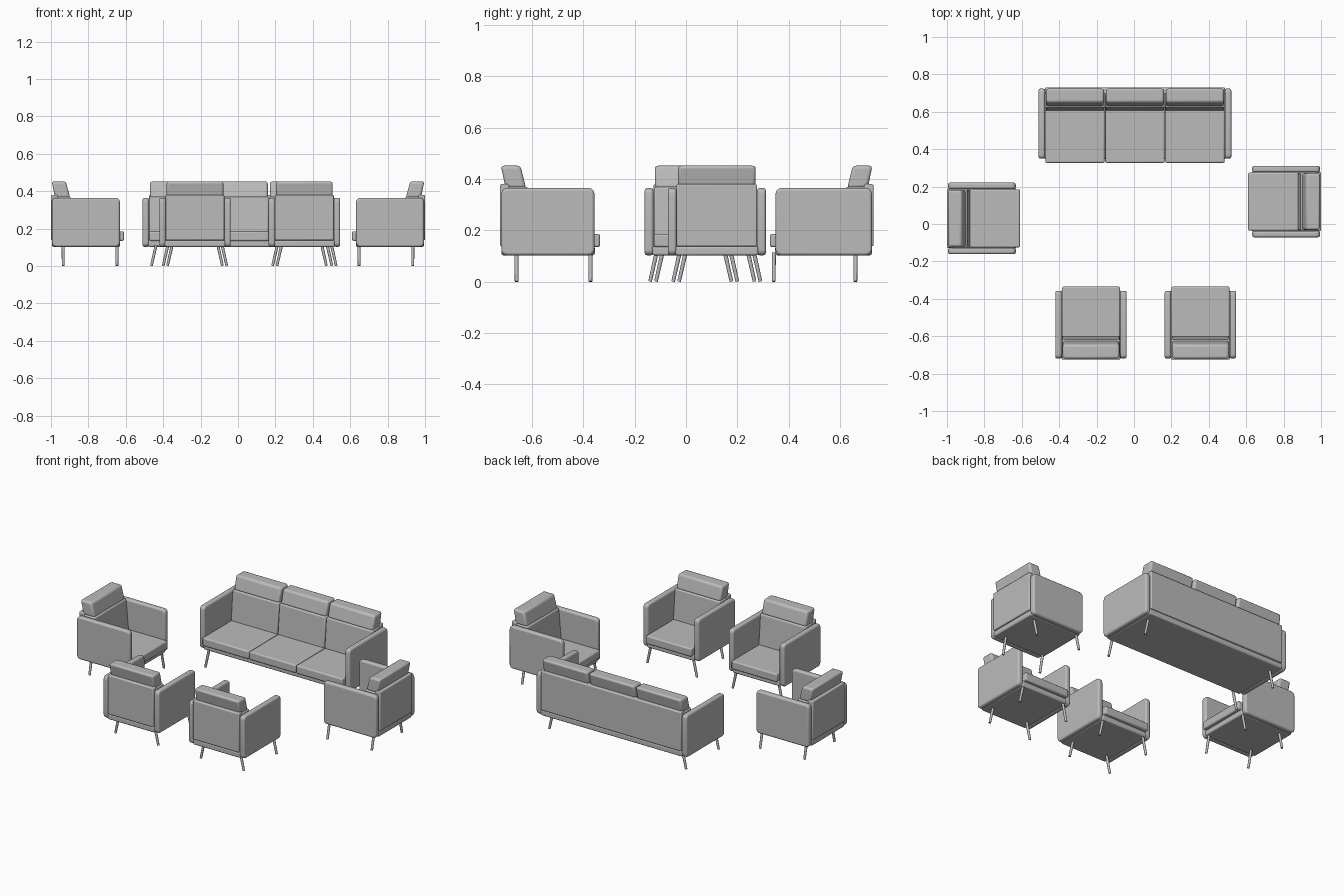
import bpy
import bmesh
from math import radians
from mathutils import Matrix, Vector

cube = bpy.data.objects.get("Cube")
if cube:
    bpy.data.objects.remove(cube)

fabric = bpy.data.materials.new("light_grey")
fabric.use_nodes = True
GREY = (0.5, 0.5, 0.5, 1)
fabric.diffuse_color = GREY
fabric.node_tree.nodes["Principled BSDF"].inputs["Base Color"].default_value = GREY


def finish(name, bm, place, bevel=0.0):
    """Turn a bmesh into a placed, softly bevelled object."""
    bmesh.ops.recalc_face_normals(bm, faces=bm.faces)
    mesh = bpy.data.meshes.new(name)
    bm.to_mesh(mesh)
    bm.free()
    mesh.materials.append(fabric)
    obj = bpy.data.objects.new(name, mesh)
    bpy.context.collection.objects.link(obj)
    obj.matrix_world = place
    if bevel:
        mod = obj.modifiers.new("soft_edges", "BEVEL")
        mod.width, mod.segments = bevel, 3
    bpy.ops.object.select_all(action="DESELECT")
    obj.select_set(True)
    bpy.context.view_layer.objects.active = obj
    bpy.ops.object.shade_smooth_by_angle(angle=radians(40))


def slab(name, profile, x0, x1, place, bevel, corner=0.0):
    """Extrude a side profile of (y, z) points from x0 to x1."""
    bm = bmesh.new()
    face = bm.faces.new([bm.verts.new((x0, y, z)) for y, z in profile])
    out = bmesh.ops.extrude_face_region(bm, geom=[face])["geom"]
    bmesh.ops.translate(bm, vec=(x1 - x0, 0, 0),
                        verts=[v for v in out if isinstance(v, bmesh.types.BMVert)])
    if corner:
        across = [e for e in bm.edges if abs(e.verts[0].co.x - e.verts[1].co.x) > 0.001]
        bmesh.ops.bevel(bm, geom=across, offset=corner, segments=5, profile=0.5,
                        affect="EDGES")
    finish(name, bm, place, bevel)


def rect(y0, y1, z0, z1):
    return [(y0, z0), (y1, z0), (y1, z1), (y0, z1)]


def leg(name, top, foot, place):
    """Slim splayed round leg."""
    top, foot = Vector(top), Vector(foot)
    axis = top - foot
    bm = bmesh.new()
    bmesh.ops.create_cone(bm, cap_ends=True, segments=16, radius1=0.007, radius2=0.008,
                          depth=axis.length)
    turn = Vector((0, 0, 1)).rotation_difference(axis).to_matrix().to_4x4()
    bm.transform(Matrix.Translation((top + foot) / 2) @ turn)
    finish(name, bm, place)


def seat_unit(name, place, half, front, seats, leg_rows):
    """Armchair or sofa: back plane at y = 0, facing -y, half = outer half width."""
    inner = half - 0.034
    for side, label in ((-1, "right"), (1, "left")):
        slab(f"{name}_{label}_arm", rect(front + 0.022, -0.006, 0.103, 0.365),
             side * inner, side * half, place, 0.01, corner=0.022)
        for row, (y, x) in leg_rows.items():
            leg(f"{name}_{row}_{label}_leg", (side * (x - 0.025), y, 0.112),
                (side * x, y, 0.001), place)

    # Base frame and upright back panel
    slab(f"{name}_base", rect(front + 0.02, -0.006, 0.103, 0.138),
         -inner - 0.004, inner + 0.004, place, 0.008)
    slab(f"{name}_back_panel", rect(-0.036, 0, 0.138, 0.38), -inner, inner, place, 0.006)

    # Cushions, one set for each sitting place
    width = 2 * inner / seats
    for i in range(seats):
        x0 = -inner + i * width + 0.0015
        x1 = x0 + width - 0.003
        slab(f"{name}_seat_cushion_{i + 1}", rect(front, -0.03, 0.135, 0.186),
             x0, x1, place, 0.008)
        slab(f"{name}_back_cushion_{i + 1}",
             [(-0.03, 0.18), (-0.125, 0.18), (-0.108, 0.37), (-0.03, 0.37)],
             x0, x1, place, 0.008)
        slab(f"{name}_head_cushion_{i + 1}",
             [(-0.022, 0.365), (-0.102, 0.365), (-0.08, 0.452), (-0.004, 0.452)],
             x0 + 0.004, x1 - 0.004, place, 0.012)


def placed(x, y, degrees):
    return Matrix.Translation((x, y, 0)) @ Matrix.Rotation(radians(degrees), 4, "Z")


# Three-seat sofa at the rear
seat_unit("sofa", placed(0.005, 0.73, 0), 0.515, -0.403, 3,
          {"front": (-0.388, 0.468), "back": (-0.07, 0.468)})

# Four armchairs facing inwards
chairs = {
    "right_chair": (-1.0, 0.03, 90),
    "left_chair": (1.0, 0.12, -90),
    "front_right_chair": (-0.23, -0.725, 180),
    "front_left_chair": (0.355, -0.725, 180),
}
for chair, (x, y, turn) in chairs.items():
    seat_unit(chair, placed(x, y, turn), 0.191, -0.39, 1,
              {"front": (-0.353, 0.17), "back": (-0.065, 0.147)})
